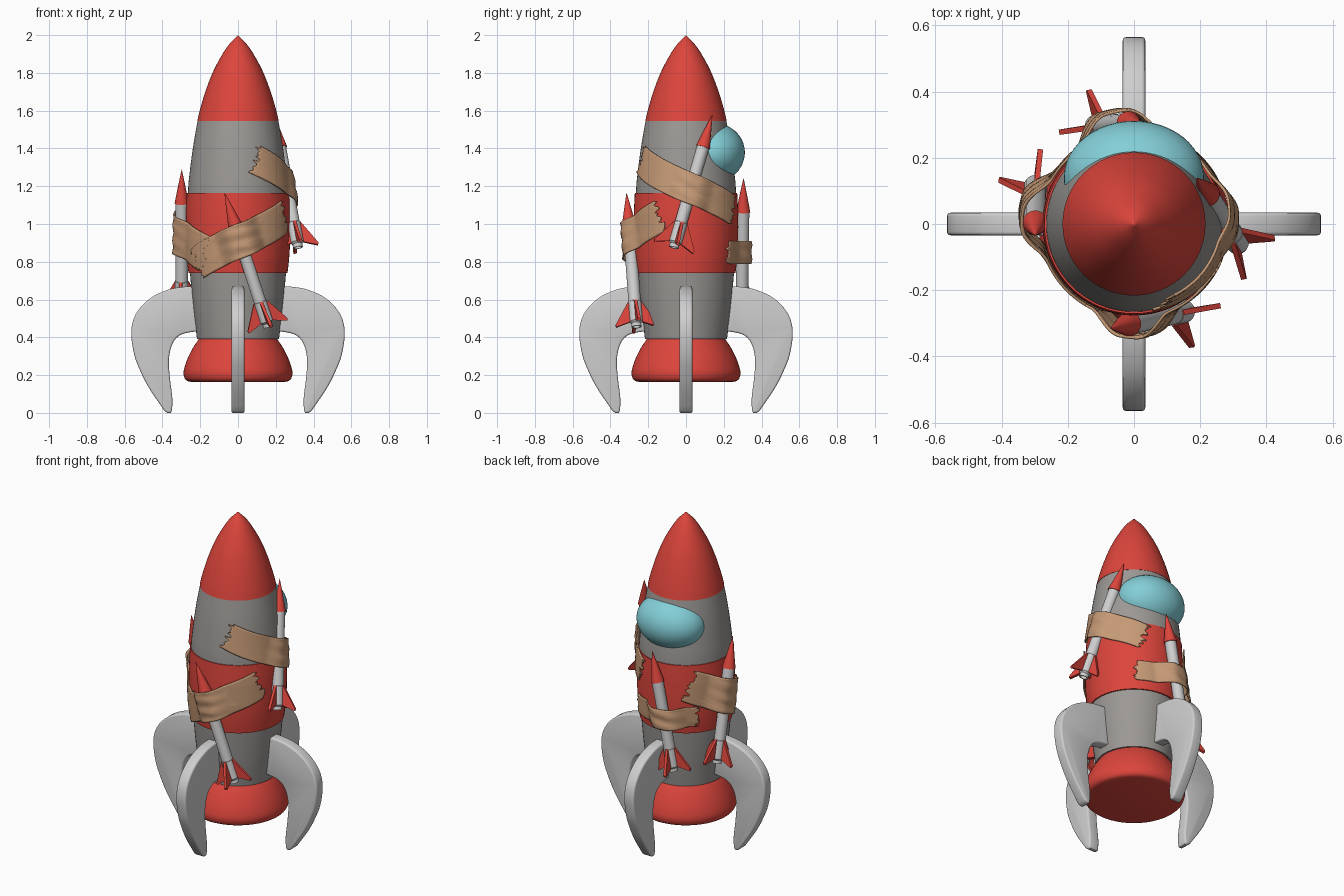
import bpy, bmesh, math, random
from mathutils import Vector, Matrix

if "Cube" in bpy.data.objects:
    bpy.data.objects.remove(bpy.data.objects["Cube"])

random.seed(4)


def mat(name, col):
    m = bpy.data.materials.new(name)
    m.diffuse_color = (*col, 1)
    m.use_nodes = True
    m.node_tree.nodes["Principled BSDF"].inputs["Base Color"].default_value = m.diffuse_color
    return m


RED = mat("red paint", (0.72, 0.06, 0.045))
GREY = mat("hull grey", (0.33, 0.315, 0.30))
LIGHT = mat("light grey", (0.62, 0.62, 0.62))
TAN = mat("tape tan", (0.56, 0.32, 0.18))
CYAN = mat("glass cyan", (0.23, 0.62, 0.68))


def finish(name, bm, material, angle=35):
    bmesh.ops.recalc_face_normals(bm, faces=bm.faces)
    me = bpy.data.meshes.new(name)
    bm.to_mesh(me)
    bm.free()
    me.materials.append(material)
    me.shade_smooth()
    me.set_sharp_from_angle(angle=math.radians(angle))
    ob = bpy.data.objects.new(name, me)
    bpy.context.collection.objects.link(ob)
    return ob


def spline(pts, n=6):
    """Catmull-Rom curve through 2D points."""
    p = [Vector(q) for q in pts]
    p = [2 * p[0] - p[1]] + p + [2 * p[-1] - p[-2]]
    out = []
    for i in range(1, len(p) - 2):
        a, b, c, d = p[i - 1:i + 3]
        for k in range(n):
            t = k / n
            out.append(0.5 * (2 * b + (c - a) * t + (2 * a - 5 * b + 4 * c - d) * t * t
                              + (3 * b - a - 3 * c + d) * t ** 3))
    return out + [p[-2]]


def lathe(name, prof, material, seg=64):
    bm = bmesh.new()
    rings = []
    for r, z in prof:
        if r < 1e-4:
            rings.append([bm.verts.new((0, 0, z))] * seg)
        else:
            rings.append([bm.verts.new((r * math.cos(2 * math.pi * i / seg),
                                        r * math.sin(2 * math.pi * i / seg), z)) for i in range(seg)])
    for a, b in zip(rings, rings[1:]):
        for i in range(seg):
            j = (i + 1) % seg
            bm.faces.new(list(dict.fromkeys((a[i], a[j], b[j], b[i]))))
    return finish(name, bm, material)


def plate(name, outline, thick, material, bevel=0):
    """Outline in the local XZ plane, extruded to a slab centred on Y."""
    bm = bmesh.new()
    f = bm.faces.new([bm.verts.new((x, -thick / 2, z)) for x, z in outline])
    ext = bmesh.ops.extrude_face_region(bm, geom=[f])
    bmesh.ops.translate(bm, vec=(0, thick, 0),
                        verts=[v for v in ext["geom"] if isinstance(v, bmesh.types.BMVert)])
    if bevel:
        rim = [e for e in bm.edges if abs(e.verts[0].co.y - e.verts[1].co.y) < 1e-5]
        bmesh.ops.bevel(bm, geom=rim, offset=bevel, segments=3, profile=0.5,
                        affect='EDGES', clamp_overlap=True)
    return finish(name, bm, material, 40)


# Main hull: nose, upper and lower skin, belly band, tail skirt
lathe("nose_cone", spline([(0, 2.0), (0.048, 1.95), (0.088, 1.89), (0.135, 1.80),
                           (0.173, 1.70), (0.20, 1.61), (0.216, 1.545)]) + [Vector((0, 1.545))], RED)
HULL = [(0.213, 1.55), (0.236, 1.42), (0.255, 1.28), (0.265, 1.165), (0.269, 0.95),
        (0.254, 0.74), (0.238, 0.56), (0.217, 0.39)]
lathe("hull", [Vector((0, 1.55))] + spline(HULL) + [Vector((0, 0.39))], GREY)
BAND = [(0.271, 1.165), (0.276, 1.05), (0.276, 0.92), (0.271, 0.82), (0.262, 0.74)]
lathe("belly_band", [Vector((0.25, 1.165))] + spline(BAND) + [Vector((0.24, 0.74))], RED)
lathe("tail_skirt", [Vector((0, 0.39))] + spline([(0.208, 0.39), (0.238, 0.345), (0.268, 0.285),
      (0.287, 0.225), (0.285, 0.19), (0.27, 0.17), (0.24, 0.163)]) + [Vector((0, 0.163))], RED)

# Four landing fins
outer = spline([(0.20, 0.668), (0.28, 0.668), (0.37, 0.652), (0.467, 0.605), (0.54, 0.525),
                (0.565, 0.43), (0.55, 0.31), (0.514, 0.215), (0.467, 0.125), (0.39, 0.012)], 4)
inner = spline([(0.375, 0.0), (0.352, 0.006), (0.348, 0.08), (0.36, 0.18), (0.366, 0.28),
                (0.347, 0.365), (0.30, 0.415), (0.20, 0.435)], 4)
for i, side in enumerate(("right", "back", "left", "front")):
    fin = plate("landing_fin_" + side, outer + inner, 0.068, LIGHT, 0.011)
    fin.rotation_euler.z = i * math.pi / 2

# Cockpit bubble on the back
bm = bmesh.new()
bmesh.ops.create_uvsphere(bm, u_segments=48, v_segments=24, radius=1)
dome = finish("cockpit_dome", bm, CYAN, 60)
dome.scale = (0.212, 0.172, 0.16)
dome.rotation_euler.x = math.radians(10)
dome.location = (0, 0.14, 1.375)


# Strapped-on booster rockets
def booster(side, tip, tail):
    tip, tail = Vector(tip), Vector(tail)
    up = (tip - tail).normalized()
    mid = (tip + tail) / 2
    out = Vector((mid.x, mid.y, 0))
    out = (out - up * out.dot(up)).normalized()
    M = Matrix((out, up.cross(out), up)).transposed().to_4x4()
    M.translation = tail
    L = (tip - tail).length
    parts = [
        lathe("booster_nose_" + side, spline([(0, L), (0.016, L - 0.075), (0.038, L - 0.185)])
              + [Vector((0, L - 0.185))], RED, 24),
        lathe("booster_tube_" + side, [(0, L - 0.18), (0.033, L - 0.18), (0.033, 0.14), (0.035, 0.138),
              (0.035, 0.03), (0.026, 0.02), (0.026, 0.0), (0.02, 0.0), (0.018, 0.02), (0, 0.02)], LIGHT, 24)]
    for k in range(4):
        f = plate("booster_fin_%s_%d" % (side, k + 1),
                  [(0.025, 0.14), (0.036, 0.14), (0.112, 0.012), (0.108, 0.0), (0.025, 0.03)], 0.016, RED)
        parts.append(f)
        f.matrix_world = M @ Matrix.Rotation(k * math.pi / 2, 4, 'Z')
    for p in parts[:2]:
        p.matrix_world = M
    return tip, tail


front = booster("front", (-0.072, -0.315, 1.167), (0.16, -0.262, 0.455))
right = booster("right", (0.19, 0.14, 1.58), (0.318, -0.065, 0.875))
left = booster("left", (-0.298, -0.035, 1.29), (-0.298, 0.12, 0.56))
back = booster("back", (0.02, 0.305, 1.245), (-0.12, 0.295, 0.53))


def hull_radius(z):
    p = HULL[:3] + BAND + HULL[6:]
    for (r0, z0), (r1, z1) in zip(p, p[1:]):
        if z1 <= z <= z0:
            return r0 + (r1 - r0) * (z0 - z) / (z0 - z1)
    return p[-1][0]


# Torn tape strips that hug the hull and tent over each booster
def tape(side, rocket, a0, z0, a1, z1, width):
    R, nu, nv = 0.28, 56, 18
    s0, s1 = R * math.radians(a0), R * math.radians(a1)
    tip, tail = rocket
    d = Vector((s1 - s0, z1 - z0)).normalized()
    tear = [[random.uniform(0, 0.07) for _ in range(nv + 1)] for _ in range(2)]
    bm = bmesh.new()
    grid = []
    for i in range(nu + 1):
        row = []
        for j in range(nv + 1):
            lo, hi = -tear[0][j] + 0.035, 1 + tear[1][j] - 0.035
            u = lo + (hi - lo) * i / nu
            v = (j / nv - 0.5) * width
            s = s0 + (s1 - s0) * u - d.y * v
            z = z0 + (z1 - z0) * u + d.x * v
            ax = tip + (tail - tip) * (tip.z - z) / (tip.z - tail.z)
            ang = s / R
            rel = (ang - math.atan2(ax.y, ax.x) + math.pi) % (2 * math.pi) - math.pi
            k = min(max((0.135 - abs(rel) * R) / 0.11, 0), 1)
            base = hull_radius(z) + 0.009
            peak = max(math.hypot(ax.x, ax.y) + 0.041 - base, 0)
            r = base + peak * k * k * (3 - 2 * k)
            r += 0.003 * k * math.sin(v * 90 + u * 9)
            row.append(bm.verts.new((r * math.cos(ang), r * math.sin(ang), z)))
        grid.append(row)
    for i in range(nu):
        for j in range(nv):
            bm.faces.new((grid[i][j], grid[i + 1][j], grid[i + 1][j + 1], grid[i][j + 1]))
    ob = finish("tape_" + side, bm, TAN, 60)
    sol = ob.modifiers.new("thickness", 'SOLIDIFY')
    sol.thickness = 0.008
    sol.offset = 0


tape("front", front, -142, 0.79, -30, 1.04, 0.175)
tape("right", right, -68, 1.34, 62, 1.07, 0.16)
tape("left", left, 130, 1.04, 232, 0.84, 0.20)
tape("back", back, 52, 0.85, 138, 0.85, 0.12)
